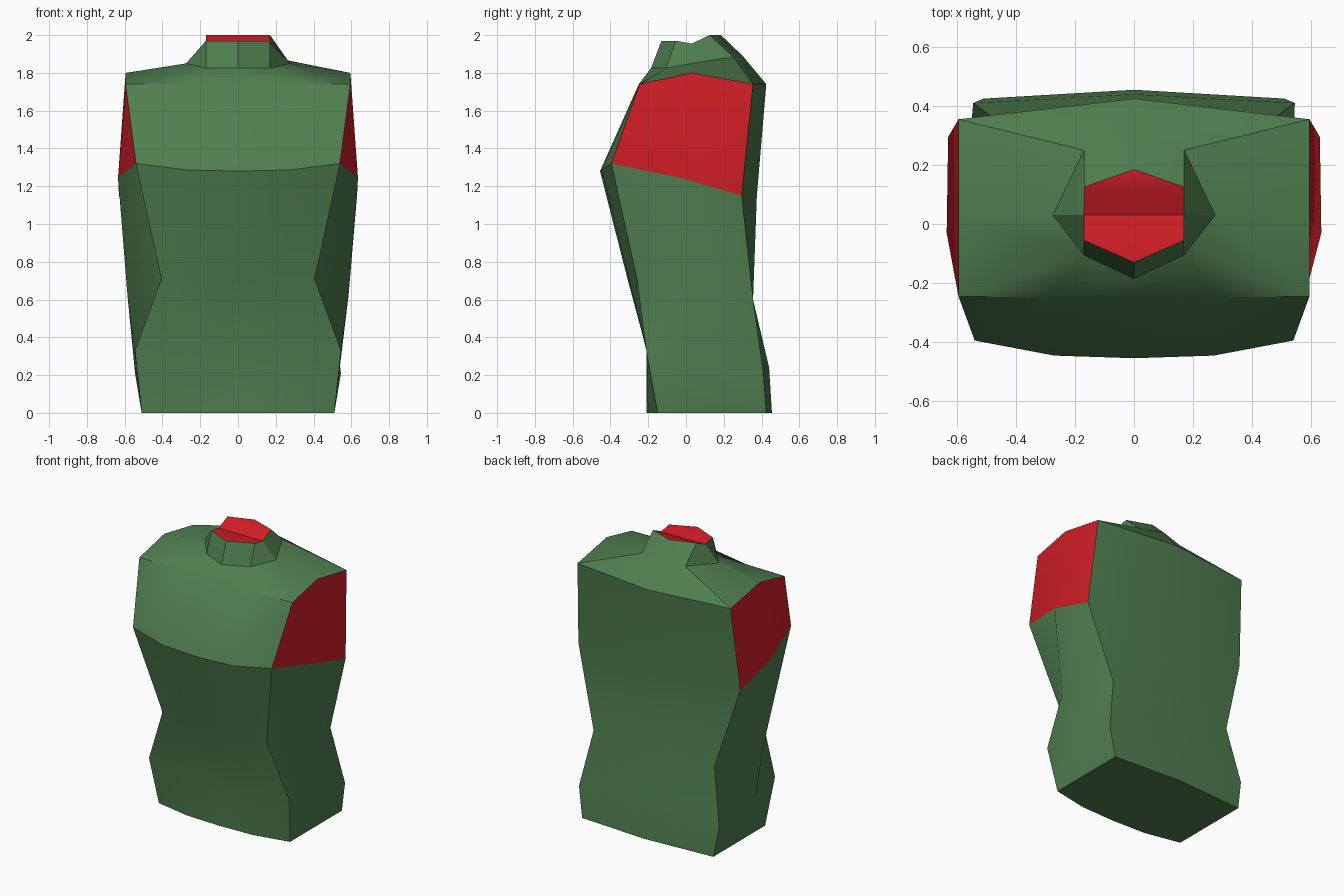
import bpy, bmesh, math
from mathutils import Vector

if "Cube" in bpy.data.objects:
    bpy.data.objects.remove(bpy.data.objects["Cube"])


def material(name, rgb):
    m = bpy.data.materials.new(name)
    m.diffuse_color = (*rgb, 1)
    m.use_nodes = True
    m.node_tree.nodes["Principled BSDF"].inputs["Base Color"].default_value = m.diffuse_color
    return m


# Half cross-sections, bottom to top:
# front centre (y, z), front corner, side, back corner, back centre (y, z)
ROWS = [
    ((-.21, 0), (.51, -.15, 0), (.51, 0, 0), (.51, .425, 0), (.455, 0)),
    ((-.21, .34), (.545, -.21, .33), (.54, 0, .25), (.545, .41, .21), (.44, .24)),
    ((-.31, .71), (.405, -.26, .71), (.585, -.02, .62), (.47, .355, .6), (.355, .6)),
    ((-.455, 1.28), (.54, -.395, 1.32), (.635, -.03, 1.245), (.63, .295, 1.15), (.375, 1.15)),
    ((-.25, 1.74), (.595, -.245, 1.74), (.595, .03, 1.80), (.595, .355, 1.74), (.425, 1.74)),
    ((-.185, 1.825), (.17, -.105, 1.825), (.275, .03, 1.85), (.17, .25, 1.885), (.30, 1.89)),
    ((-.13, 1.97), (.17, -.055, 1.97), (.17, .03, 1.955), (.17, .125, 2), (.185, 2)),
]
ARM_ROW, NECK_ROW = 3, 5

bm = bmesh.new()


def ring(i, row):
    """Full ring of vertices: right half front to back, then mirrored half."""
    fc, corner, side, back, bc = row
    front, corner = Vector((0, *fc)), Vector(corner)
    # the belly and chest bow out; the collar has plain corners
    if i >= NECK_ROW:
        mid = corner.copy()
    else:
        mid = corner.lerp(front, .85)
        mid.x = corner.x / 2
    half = [front, mid, corner, Vector(side), Vector(back), Vector((0, *bc))]
    left = [Vector((-p.x, p.y, p.z)) for p in half[-2:0:-1]]
    return [bm.verts.new(p) for p in half + left]


rings = [ring(i, r) for i, r in enumerate(ROWS)]
n = len(rings[0])

# Body walls, with the arm openings in the second colour
for i in range(len(rings) - 1):
    a, b = rings[i], rings[i + 1]
    for j in range(n):
        k = (j + 1) % n
        f = bm.faces.new((a[j], a[k], b[k], b[j]))
        if i == ARM_ROW and j in (2, 3, 6, 7):
            f.material_index = 1

# Base and neck opening, closed with strips from left to right
for r, index in ((rings[0], 0), (rings[-1], 1)):
    for j in range(n // 2):
        quad = [r[j], r[j + 1], r[(n - j - 1) % n], r[(n - j) % n]]
        bm.faces.new(list(dict.fromkeys(quad))).material_index = index

bmesh.ops.remove_doubles(bm, verts=bm.verts, dist=.0005)
bmesh.ops.recalc_face_normals(bm, faces=bm.faces)

mesh = bpy.data.meshes.new("torso")
bm.to_mesh(mesh)
bm.free()
mesh.materials.append(material("green_cloth", (.08, .21, .08)))
mesh.materials.append(material("red_opening", (.65, .013, .02)))
torso = bpy.data.objects.new("torso", mesh)
bpy.context.collection.objects.link(torso)
bpy.context.view_layer.objects.active = torso
torso.select_set(True)
bpy.ops.object.shade_smooth_by_angle(angle=math.radians(32))
